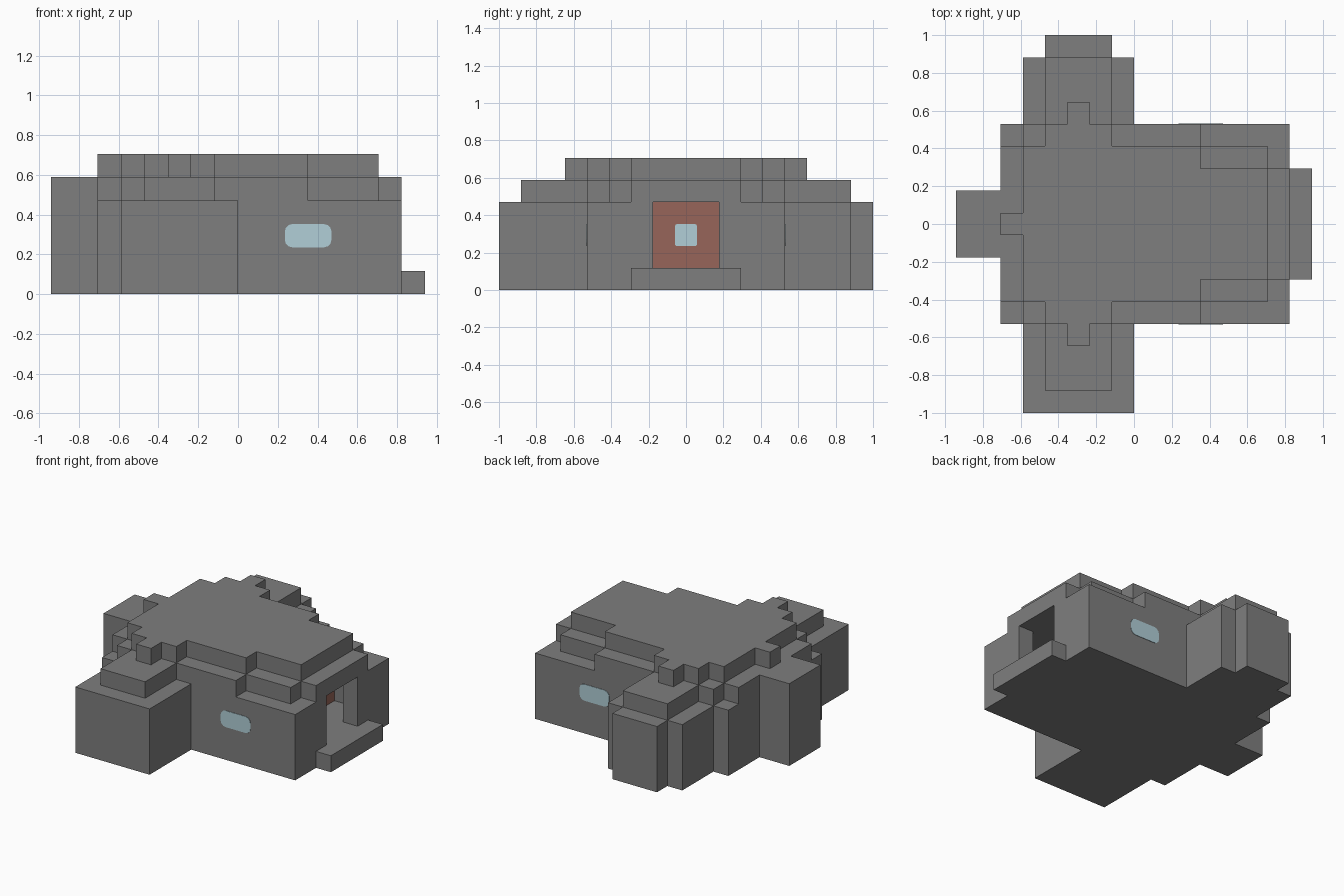
import bpy, bmesh
from math import pi
from mathutils import Matrix

if "Cube" in bpy.data.objects:
    bpy.data.objects.remove(bpy.data.objects["Cube"])

U = 2 / 17  # block size


def material(name, rgb):
    m = bpy.data.materials.new(name)
    m.use_nodes = True
    m.diffuse_color = (*rgb, 1)
    m.node_tree.nodes["Principled BSDF"].inputs["Base Color"].default_value = (*rgb, 1)
    return m


STONE = material("stone grey", (0.21, 0.21, 0.21))
RED = material("brick red", (0.31, 0.13, 0.10))
GLASS = material("pale blue glass", (0.44, 0.62, 0.68))


def finish(name, bm, mat):
    me = bpy.data.meshes.new(name)
    bmesh.ops.recalc_face_normals(bm, faces=bm.faces)
    bm.to_mesh(me)
    bm.free()
    me.materials.append(mat)
    ob = bpy.data.objects.new(name, me)
    bpy.context.collection.objects.link(ob)
    return ob


def box(name, x, y, z, mat=STONE):
    """Box from ranges given in block units."""
    bm = bmesh.new()
    size = [(r[1] - r[0]) * U for r in (x, y, z)]
    mid = [(r[1] + r[0]) * U / 2 for r in (x, y, z)]
    bmesh.ops.create_cube(bm, size=1, matrix=Matrix.Translation(mid) @ Matrix.Diagonal((*size, 1)))
    return finish(name, bm, mat)


def pane(name, centre, width, radius, turn):
    """Thin upright glass plate with rounded corners."""
    bm = bmesh.new()
    flat = Matrix.Diagonal((width * U, U, 0.006, 1))
    bmesh.ops.create_cube(bm, size=1, matrix=flat)
    corners = [e for e in bm.edges if abs(e.verts[0].co.z - e.verts[1].co.z) > 0.001]
    bmesh.ops.bevel(bm, geom=corners, offset=radius * U, segments=3, profile=0.5, affect='EDGES')
    place = Matrix.Translation([c * U for c in centre])
    bm.transform(place @ Matrix.Rotation(turn, 4, 'Z') @ Matrix.Rotation(pi / 2, 4, 'X'))
    return finish(name, bm, GLASS)


def both(half):
    return (-half, half)


# Main hall, hollowed by a room and a doorway
hall = box("main_hall", (-6, 7), both(4.5), (0, 4))
for name, x, half in (("room_cutter", (4, 6), 3.5), ("doorway_cutter", (5.5, 7.5), 1.5)):
    cutter = box(name, x, both(half), (1, 4.2))
    cutter.hide_render = True
    cutter.hide_viewport = True
    mod = hall.modifiers.new(name, 'BOOLEAN')
    mod.operation = 'DIFFERENCE'
    mod.solver = 'EXACT'
    mod.object = cutter

# Ground floor extensions
box("front_wing", (-5, 0), (-8.5, -4.5), (0, 4))
box("back_wing", (-5, 0), (4.5, 7.5), (0, 4))
box("back_wing_end", (-4, -1), (7.5, 8.5), (0, 4))
box("end_annex", (-8, -6), both(1.5), (0, 5))
box("porch_step", (7, 8), both(2.5), (0, 1))

# Lower roof layer
box("lower_roof_middle", (-5, 3), both(4.5), (4, 5))
box("lower_roof_end", (-6, -5), both(3.5), (4, 5))
box("lower_roof_entrance", (3, 6), both(3.5), (4, 5))
box("lower_roof_lintel", (6, 7), both(2.5), (4, 5))

# Upper roof layer
box("upper_roof_middle", (-5, 3), both(3.5), (5, 6))
box("upper_roof_entrance", (3, 6), both(2.5), (5, 6))
box("upper_roof_end_notch", (-6, -5), both(0.5), (5, 6))

# Mirrored roof steps over the wings and side windows
for side, s in (("front", -1), ("back", 1)):
    def span(a, b):
        return tuple(sorted((s * a, s * b)))
    box(side + "_wing_roof", (-4, -1), span(4.5, 7.5), (4, 5))
    box(side + "_upper_roof_step", (-4, -1), span(3.5, 4.5), (5, 6))
    box(side + "_upper_roof_notch", (-3, -2), span(4.5, 5.5), (5, 6))
    pane(side + "_window", (3, s * 4.5, 2.5), 2, 0.33, 0)

# Red inner wall with a small pane
box("inner_wall", (4, 4.04), both(3.5), (1, 4), RED)
pane("inner_pane", (4.05, 0, 2.5), 1, 0.1, pi / 2)
